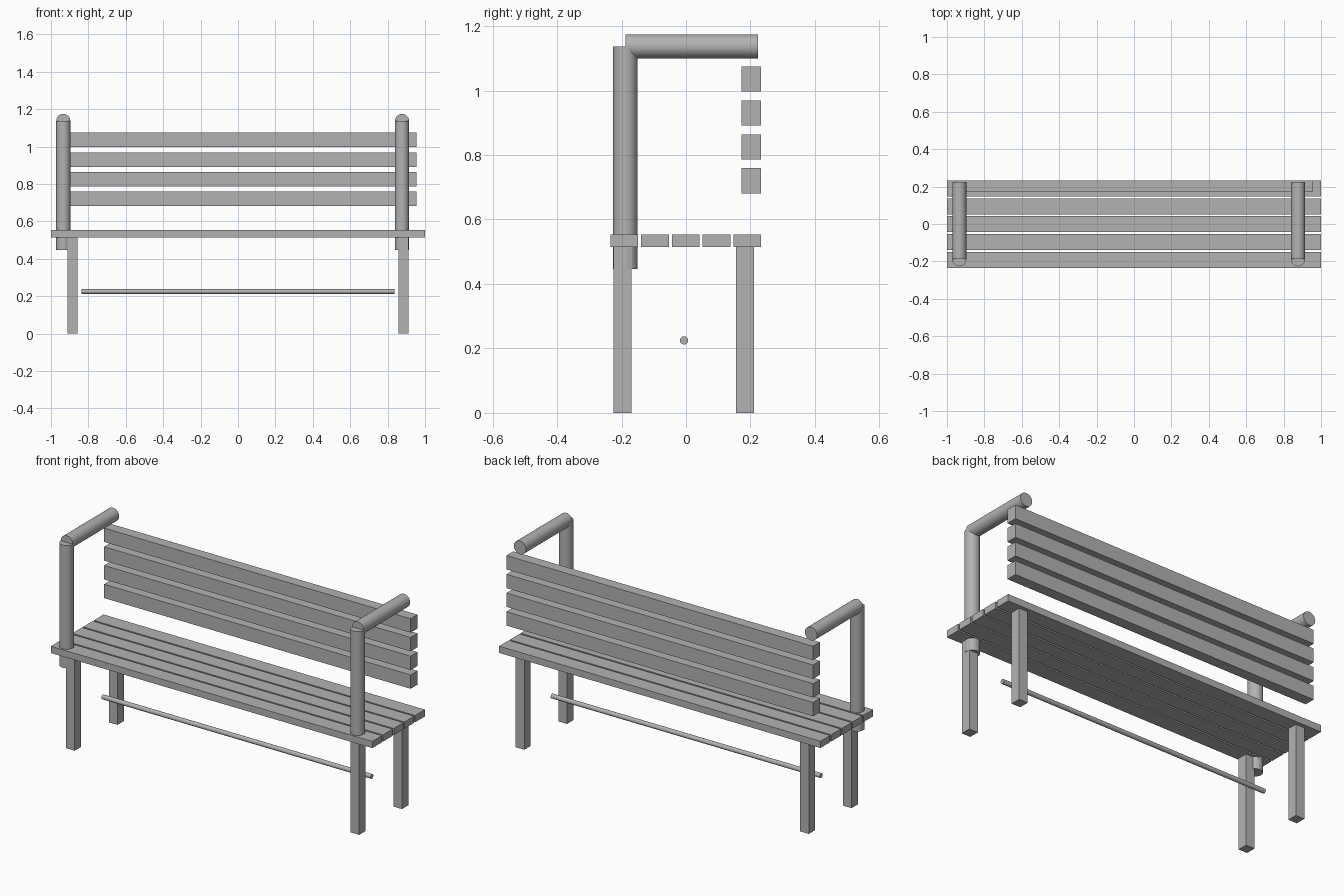
import bpy
import math

if "Cube" in bpy.data.objects:
    bpy.data.objects.remove(bpy.data.objects["Cube"])

grey = bpy.data.materials.new("plain grey")
grey.diffuse_color = (0.45, 0.45, 0.45, 1)
grey.use_nodes = True
grey.node_tree.nodes["Principled BSDF"].inputs["Base Color"].default_value = grey.diffuse_color


def box(name, x, y, z):
    """Box from (min, max) ranges on each axis."""
    bpy.ops.mesh.primitive_cube_add(size=1)
    ob = bpy.context.object
    ob.name = name
    ob.location = [(a + b) / 2 for a, b in (x, y, z)]
    ob.scale = [b - a for a, b in (x, y, z)]
    bpy.ops.object.transform_apply(location=False, rotation=False, scale=True)
    ob.data.materials.append(grey)


def tube(name, centre, radius, length, rotation=(0, 0, 0)):
    """Capped smooth cylinder."""
    bpy.ops.mesh.primitive_cylinder_add(vertices=48, radius=radius, depth=length,
                                        location=centre, rotation=rotation)
    ob = bpy.context.object
    ob.name = name
    ob.data.materials.append(grey)
    bpy.ops.object.shade_smooth_by_angle(angle=math.radians(40))


# Seat slats, front to back
for i in range(5):
    y = -0.235 + i * 0.0955
    box(f"seat_slat_{i + 1}", (-1, 1), (y, y + 0.086), (0.515, 0.553))

# Backrest slats, bottom to top
for i in range(4):
    z = 0.681 + i * 0.1053
    box(f"back_slat_{i + 1}", (-0.954, 0.954), (0.172, 0.233), (z, z + 0.078))

# Square legs
for side, x in (("left", -0.885), ("right", 0.885)):
    for place, y in (("front", -0.197), ("back", 0.183)):
        box(f"{place}_{side}_leg", (x - 0.027, x + 0.027),
            (y - 0.0285, y + 0.0285), (0, 0.516))

# Round arm posts and arm rails (slightly offset from the legs)
for side, x in (("left", -0.934), ("right", 0.877)):
    tube(f"{side}_arm_post", (x, -0.188, 0.792), 0.038, 0.69)
    tube(f"{side}_arm_rail", (x, 0.018, 1.137), 0.0375, 0.412, (math.pi / 2, 0, 0))

# Thin stretcher rod under the seat
tube("stretcher_rod", (0, -0.006, 0.225), 0.0127, 1.675, (0, math.pi / 2, 0))
